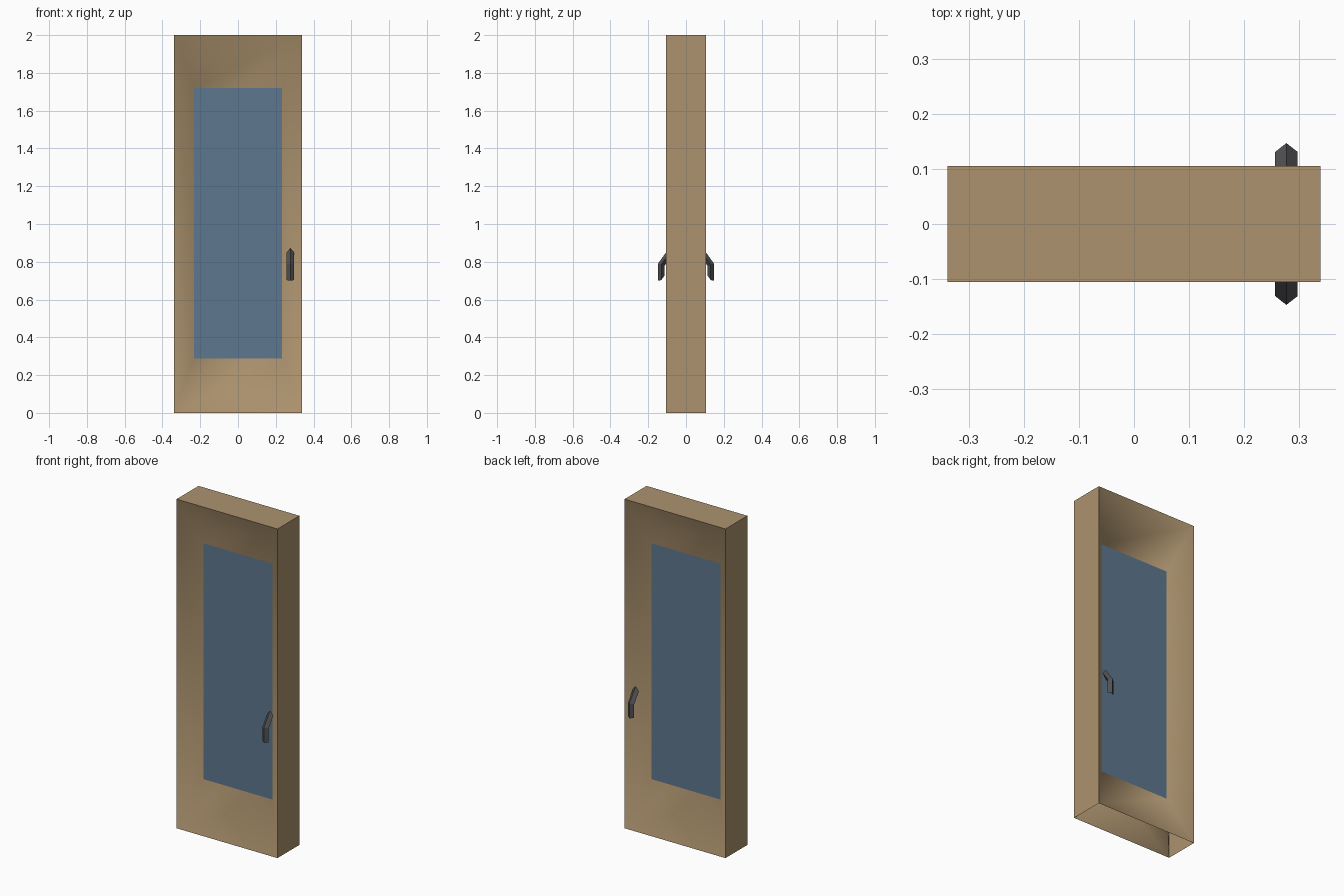
import bpy, bmesh, math

if "Cube" in bpy.data.objects:
    bpy.data.objects.remove(bpy.data.objects["Cube"])


def material(name, color):
    m = bpy.data.materials.new(name)
    m.diffuse_color = (*color, 1)
    m.use_nodes = True
    m.node_tree.nodes["Principled BSDF"].inputs["Base Color"].default_value = m.diffuse_color
    return m


WOOD = material("tan wood", (0.413, 0.291, 0.156))
GLASS = material("blue glass", (0.112, 0.184, 0.275))
METAL = material("dark metal", (0.084, 0.084, 0.092))


def make(name, bm, mat):
    bmesh.ops.recalc_face_normals(bm, faces=bm.faces)
    me = bpy.data.meshes.new(name)
    bm.to_mesh(me)
    bm.free()
    me.materials.append(mat)
    ob = bpy.data.objects.new(name, me)
    bpy.context.collection.objects.link(ob)
    return ob


def ring(bm, half_w, z0, z1, y):
    pts = [(-half_w, z0), (half_w, z0), (half_w, z1), (-half_w, z1)]
    return [bm.verts.new((x, y, z)) for x, z in pts]


def bridge(bm, a, b, closed=True):
    n = len(a)
    for i in range(n if closed else n - 1):
        j = (i + 1) % n
        bm.faces.new((a[i], a[j], b[j], b[i]))


HALF_W, HALF_D = 0.339, 0.105

# Frame: bevels slope from both outer rims to the pane; underside is open
bm = bmesh.new()
front = ring(bm, HALF_W, 0, 2, -HALF_D)
inner = ring(bm, 0.233, 0.287, 1.72, 0)
back = ring(bm, HALF_W, 0, 2, HALF_D)
bridge(bm, front, inner)
bridge(bm, inner, back)
bridge(bm, back[1:] + back[:1], front[1:] + front[:1], closed=False)
frame = make("door_frame", bm, WOOD)

# Smooth shading across the bevels, sharp rims
bpy.context.view_layer.objects.active = frame
frame.select_set(True)
bpy.ops.object.shade_smooth_by_angle(angle=math.radians(60))

# Pane: single sheet in the middle of the frame
bm = bmesh.new()
bm.faces.new(ring(bm, 0.233, 0.287, 1.72, 0))
make("glass_pane", bm, GLASS)

# Handles: bent bar with a diamond section, one per side
HX, HR = 0.277, 0.0205
# each station: (y, z) of the outer ridge, side edges and inner ridge
STATIONS = [
    [(0.147, 0.700), (0.131, 0.703), (0.115, 0.725)],
    [(0.147, 0.792), (0.131, 0.785), (0.115, 0.776)],
    [(0.088, 0.874), (0.086, 0.847), (0.084, 0.820)],
]
for side, name in ((-1, "front_handle"), (1, "back_handle")):
    bm = bmesh.new()
    loops = []
    for outer, edge, inn in STATIONS:
        pts = [(HX, outer), (HX + HR, edge), (HX, inn), (HX - HR, edge)]
        loops.append([bm.verts.new((x, side * y, z)) for x, (y, z) in pts])
    for a, b in zip(loops, loops[1:]):
        bridge(bm, a, b)
    bm.faces.new(loops[0])
    bm.faces.new(loops[-1])
    make(name, bm, METAL)
